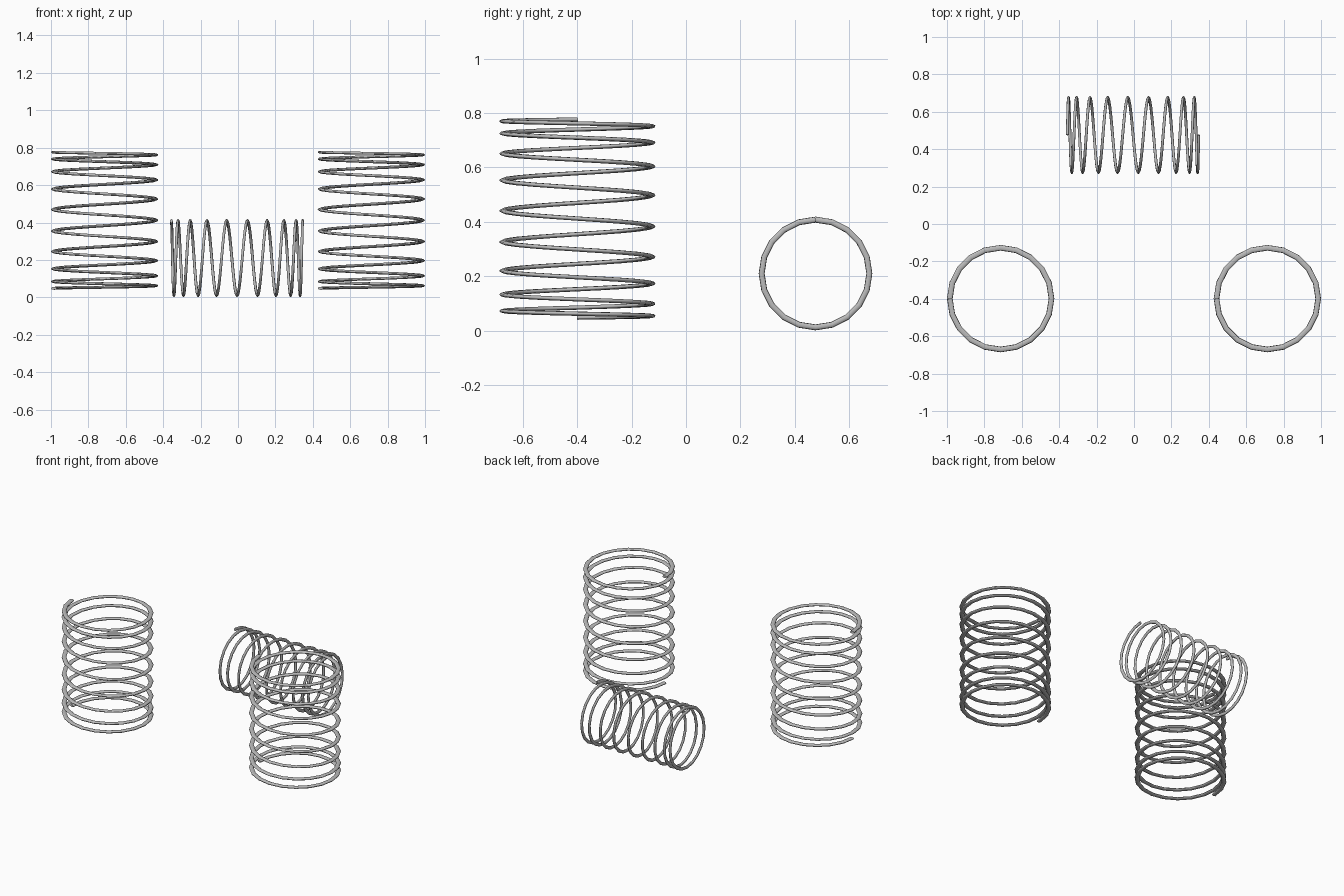
import bpy
from math import pi, cos, sin

cube = bpy.data.objects.get("Cube")
if cube:
    bpy.data.objects.remove(cube, do_unlink=True)

TURNS, SIDES = 9, 20
RADIUS, WIRE = 0.198, 0.011

# Steel colour
steel = bpy.data.materials.new("grey steel")
steel.use_nodes = True
color = (0.5, 0.5, 0.5, 1)
steel.diffuse_color = color
steel.node_tree.nodes["Principled BSDF"].inputs["Base Color"].default_value = color


def height(t):
    """Coils lie tight at both ends and open up in the middle."""
    eased = (1 - cos(pi * t)) / 2
    return 0.75 * eased + 0.25 * t - 0.5


# One wire coil of unit length, swept along a helix
curve = bpy.data.curves.new("coil_path", "CURVE")
curve.dimensions = "3D"
curve.bevel_depth = WIRE
curve.bevel_resolution = 2
curve.use_fill_caps = True
spline = curve.splines.new("POLY")
steps = TURNS * SIDES
spline.points.add(steps)
for i, point in enumerate(spline.points):
    angle = pi - 2 * pi * i / SIDES
    point.co = (RADIUS * cos(angle), RADIUS * sin(angle), height(i / steps), 1)
path = bpy.data.objects.new("coil_path", curve)
bpy.context.collection.objects.link(path)
bpy.context.view_layer.update()
coil = bpy.data.meshes.new_from_object(path.evaluated_get(bpy.context.evaluated_depsgraph_get()))
coil.name = "coil"
bpy.data.objects.remove(path, do_unlink=True)
coil.materials.clear()
coil.materials.append(steel)
for face in coil.polygons:
    face.use_smooth = len(face.vertices) == 4
    face.material_index = 0


def spring(name, location, width, length, tilt=0):
    """Place a coil; the wire is slightly flattened along its axis."""
    obj = bpy.data.objects.new(name, coil)
    obj.location = location
    obj.rotation_euler = (0, tilt, 0)
    obj.scale = (width, width, length)
    bpy.context.collection.objects.link(obj)


# Two wide standing springs in front, one lying across behind them
for side, x in (("left", 0.713), ("right", -0.713)):
    spring(side + "_standing_spring", (x, -0.399, 0.412), 1.373, 0.728)
spring("lying_spring", (-0.005, 0.476, 0.21), 1, 0.702, tilt=pi / 2)
